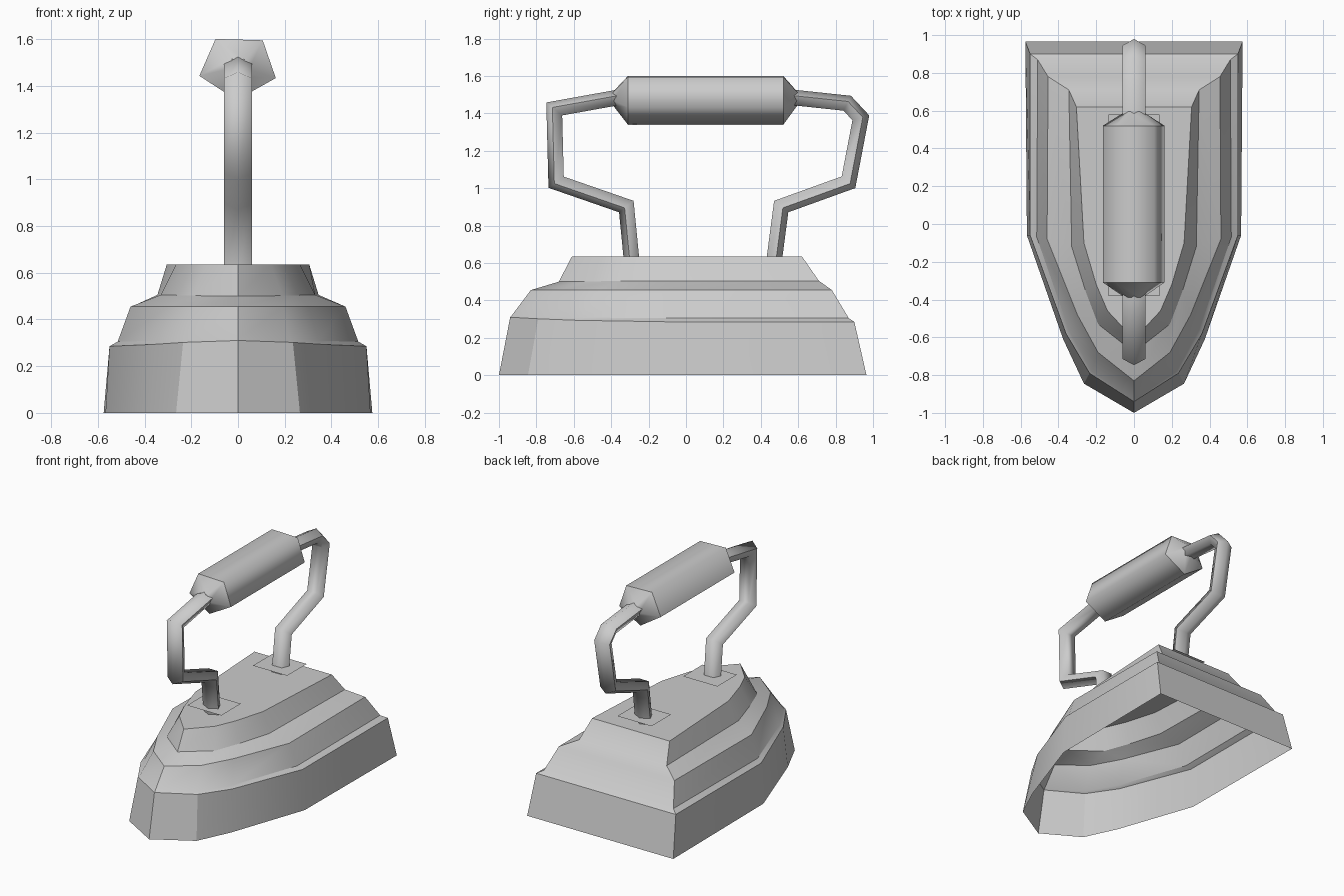
import bpy, bmesh, math
from mathutils import Vector

if "Cube" in bpy.data.objects:
    bpy.data.objects.remove(bpy.data.objects["Cube"])


def loft(name, rings, closed=True, cap_start=False, cap_end=False, angle=35, sharp_rings=()):
    """Skin a list of equal-length rings; smooth by angle, optional sharp rings."""
    bm = bmesh.new()
    vs = [[bm.verts.new(p) for p in r] for r in rings]
    n = len(vs[0])
    for a, b in zip(vs, vs[1:]):
        for i in range(n):
            j = (i + 1) % n
            bm.faces.new((a[i], a[j], b[j], b[i]))
    if cap_start:
        bm.faces.new(vs[0][::-1])
    if cap_end:
        bm.faces.new(vs[-1])
    bmesh.ops.recalc_face_normals(bm, faces=bm.faces)
    for f in bm.faces:
        f.smooth = True
    for e in bm.edges:
        if len(e.link_faces) == 2 and e.calc_face_angle() > math.radians(angle):
            e.smooth = False
    for k in sharp_rings:
        for i in range(n):
            bm.edges.get((vs[k][i], vs[k][(i + 1) % n])).smooth = False
    me = bpy.data.meshes.new(name)
    bm.to_mesh(me)
    bm.free()
    ob = bpy.data.objects.new(name, me)
    bpy.context.collection.objects.link(ob)
    return ob


# Body: hollow stepped shell, each level is (tip z, side z, half outline tip -> back corner)
levels = [
    (0.00, 0.00, [(0, -1.00), (.265, -.845), (.375, -.61), (.567, -.06), (.575, .965)]),
    (0.31, 0.285, [(0, -.94), (.235, -.79), (.36, -.58), (.55, -.06), (.55, .90)]),
    (0.315, 0.305, [(0, -.935), (.225, -.78), (.345, -.56), (.515, -.07), (.51, .87)]),
    (0.455, 0.455, [(0, -.83), (.19, -.68), (.30, -.48), (.46, -.08), (.455, .78)]),
    (0.50, 0.505, [(0, -.68), (.19, -.53), (.255, -.36), (.33, -.12), (.345, .71)]),
    (0.635, 0.635, [(0, -.61), (.14, -.46), (.20, -.32), (.265, -.10), (.305, .62)]),
]
rings = []
for z_tip, z_side, half in levels:
    right = [(x, y, z_tip + (z_side - z_tip) * min(1, i / 3)) for i, (x, y) in enumerate(half)]
    left = [(-x, y, z) for x, y, z in right[:0:-1]]
    rings.append(right + left)
loft("iron_body", rings, cap_end=True, angle=28)

# Mounting plates: thin squares around the handle feet
for name, y in (("front_plate", -.27), ("back_plate", .47)):
    bpy.ops.mesh.primitive_plane_add(size=1, location=(0, y, .68))
    plate = bpy.context.object
    plate.name = name
    plate.scale = (.27, .22, 1)

# Handle rod: five-sided section swept with mitred corners along a path in the y-z plane
path = [Vector(p) for p in [
    (-.285, .60), (-.315, .905), (-.69, 1.035), (-.70, 1.42), (-.35, 1.483),
    (.55, 1.483), (.86, 1.45), (.93, 1.375), (.865, 1.035), (.505, .905), (.465, .60)]]
rings = []
for i, p in enumerate(path):
    t0 = (p - path[max(i - 1, 0)]).normalized() if i else (path[1] - p).normalized()
    t1 = (path[i + 1] - p).normalized() if i < len(path) - 1 else t0
    t = (t0 + t1).normalized()
    nrm = Vector((-t.y, t.x)) / max(.6, t.dot(t0))
    ring = []
    for k in range(5):
        a = math.tau * k / 5
        q = p + nrm * (.046 * math.cos(a))
        ring.append((.064 * math.sin(a), q.x, q.y))
    rings.append(ring)
loft("handle_rod", rings, angle=80)

# Grip: five-sided barrel with tapered ends
rings = []
for y, s in ((-.39, .28), (-.31, 1), (.52, 1), (.595, .28)):
    angles = [math.radians(-20 + 72 * k) for k in range(5)]
    rings.append([(.172 * s * math.cos(a), y, 1.482 + .143 * s * math.sin(a)) for a in angles])
loft("handle_grip", rings, cap_start=True, cap_end=True, angle=80, sharp_rings=(0, 1, 2, 3))
